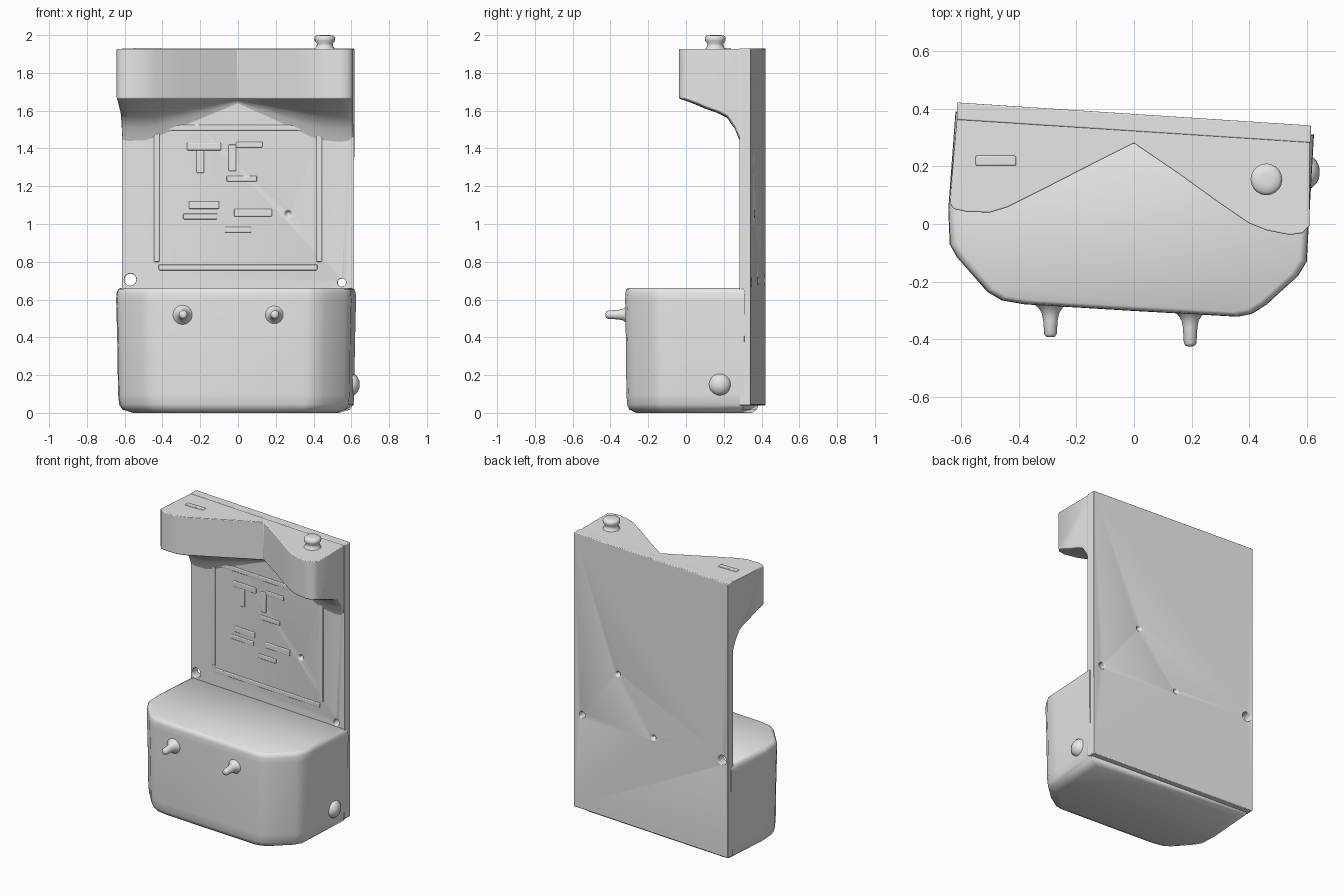
import bpy, bmesh, math
from mathutils import Vector

cube = bpy.data.objects.get("Cube")
if cube:
    bpy.data.objects.remove(cube, do_unlink=True)

grey = bpy.data.materials.new("plain grey")
grey.use_nodes = True
grey.diffuse_color = (0.8, 0.8, 0.8, 1)
grey.node_tree.nodes["Principled BSDF"].inputs["Base Color"].default_value = (0.8, 0.8, 0.8, 1)

THICK = 0.06


def back_y(x):
    """The whole back stands at a slight slant."""
    return 0.382 - 0.065 * x


def panel_y(x):
    return back_y(x) - THICK


def select(ob):
    bpy.ops.object.select_all(action="DESELECT")
    ob.select_set(True)
    bpy.context.view_layer.objects.active = ob


def finish(name, bm, bevel=0, angle=45):
    bmesh.ops.recalc_face_normals(bm, faces=bm.faces)
    mesh = bpy.data.meshes.new(name)
    bm.to_mesh(mesh)
    bm.free()
    mesh.materials.append(grey)
    ob = bpy.data.objects.new(name, mesh)
    bpy.context.collection.objects.link(ob)
    if bevel:
        mod = ob.modifiers.new("soft_edges", "BEVEL")
        mod.width, mod.segments = bevel, 3
        mod.limit_method, mod.angle_limit = "ANGLE", math.radians(angle)
    select(ob)
    bpy.ops.object.shade_smooth_by_angle(angle=math.radians(50))
    return ob


def loft(name, rings, bevel=0, angle=45):
    """Join closed rings of points and cap both ends."""
    bm = bmesh.new()
    rows = [[bm.verts.new(p) for p in ring] for ring in rings]
    n = len(rows[0])
    for a, b in zip(rows, rows[1:]):
        for i in range(n):
            j = (i + 1) % n
            bm.faces.new((a[i], a[j], b[j], b[i]))
    bm.faces.new(rows[0])
    bm.faces.new(rows[-1][::-1])
    return finish(name, bm, bevel, angle)


def lathe(name, profile, start, axis):
    """Round part from (radius, height) points along an axis."""
    turn = Vector((0, 0, 1)).rotation_difference(Vector(axis))
    n = 20
    rings = []
    for r, h in profile:
        ring = [Vector((r * math.cos(k * math.tau / n), r * math.sin(k * math.tau / n), h)) for k in range(n)]
        rings.append([turn @ p + Vector(start) for p in ring])
    return loft(name, rings)


def slanted_slab(name, x0, x1, z0, z1, near, far, bevel):
    """Slab following the slant; near and far are offsets from the panel face."""
    rings = [[(x, panel_y(x) + near, z0), (x, panel_y(x) + far, z0),
              (x, panel_y(x) + far, z1), (x, panel_y(x) + near, z1)] for x in (x0, x1)]
    return loft(name, rings, bevel)


# Back panel with two side holes and small dents
panel = slanted_slab("back_panel", -0.615, 0.615, 0.04, 1.93, 0, THICK, 0.014)


def cut(ob, cutter):
    mod = ob.modifiers.new("cut", "BOOLEAN")
    mod.operation, mod.solver, mod.object = "DIFFERENCE", "EXACT", cutter
    select(ob)
    bpy.ops.object.modifier_move_to_index(modifier="cut", index=0)
    bpy.ops.object.modifier_apply(modifier="cut")
    bpy.data.objects.remove(cutter, do_unlink=True)


for x, z, r in ((-0.57, 0.705, 0.032), (0.55, 0.69, 0.022)):
    cut(panel, lathe("hole_cutter", [(r, 0), (r, 0.4)], (x, 0.15, z), (0, 1, 0)))
for x, z, side in ((0.265, 1.055, 0), (0.265, 1.055, 1), (-0.02, 0.7, 1)):
    y = panel_y(x) + side * THICK
    inward = 1 - 2 * side
    cut(panel, lathe("dent_cutter", [(0.024, -0.01), (0.016, 0.006), (0.005, 0.02)],
                     (x, y, z), (0, inward, 0)))

# Shallow raised relief on the panel
for side in (-1, 1):
    slanted_slab("relief_side_strip", side * 0.43 - 0.015, side * 0.43 + 0.015, 0.8, 1.48, -0.006, 0.01, 0.005)
for z in (0.77, 1.51):
    slanted_slab("relief_cross_strip", -0.42, 0.42, z - 0.015, z + 0.015, -0.006, 0.01, 0.005)
for x, z, w, h in ((-0.18, 1.41, 0.18, 0.04), (-0.2, 1.33, 0.04, 0.12), (-0.03, 1.35, 0.04, 0.14),
                   (0.06, 1.42, 0.14, 0.03), (0.02, 1.24, 0.16, 0.03), (-0.18, 1.1, 0.16, 0.04),
                   (-0.2, 1.04, 0.18, 0.03), (0.08, 1.06, 0.2, 0.04), (0.0, 0.97, 0.14, 0.03)):
    slanted_slab("relief_block", x - w / 2, x + w / 2, z - h / 2, z + h / 2, -0.006, 0.01, 0.005)

# Lower cabinet with chamfered front corners and a rounded underside
foot = [(-0.62, 0.39), (-0.645, 0.05), (-0.64, -0.07), (-0.615, -0.115), (-0.51, -0.235),
        (-0.46, -0.265), (-0.38, -0.279), (0, -0.302), (0.36, -0.322), (0.41, -0.312),
        (0.46, -0.28), (0.57, -0.18), (0.6, -0.13), (0.605, -0.04), (0.625, 0.31)]
levels = [(0.86, 0), (0.95, 0.018), (0.975, 0.045), (0.985, 0.1), (0.99, 0.35),
          (1, 0.6), (0.997, 0.635), (0.985, 0.655), (0.96, 0.662)]
cy = 0.1
loft("lower_cabinet", [[(x * s, cy + (y - cy) * s, z) for x, y in foot] for s, z in levels])

# Top canopy: V-shaped front and a cove curving down into the panel
front = [(-0.642, 0.075), (-0.625, 0.052), (-0.58, 0.042), (-0.5, 0.04), (-0.44, 0.058), (-0.3, 0.128),
         (-0.15, 0.205), (0, 0.28), (0.15, 0.178), (0.3, 0.07), (0.4, 0.002), (0.46, -0.022),
         (0.54, -0.038), (0.585, -0.032), (0.61, -0.005)]
cove = [(0, 0), (0.22, 0.025), (0.4, 0.05), (0.62, 0.075), (0.78, 0.1), (0.91, 0.16), (1, 0.23)]
rings = []
for x, yf in front:
    xb = max(-0.612, min(0.612, x))
    yp = panel_y(xb) + 0.002
    depth = yp - yf
    ring = [(xb, yp + 0.03, 1.927), (x, yf, 1.927)]
    ring += [(x + (xb - x) * f, yf + depth * f, 1.665 - d * depth / 0.32) for f, d in cove]
    ring.append((xb, yp + 0.03, 1.665 - 0.23 * depth / 0.32))
    rings.append(ring)
loft("top_canopy", rings, 0.014, 55)

# Raised slot on the canopy and the round knob beside it
bm = bmesh.new()
bmesh.ops.create_cube(bm, size=1)
bmesh.ops.scale(bm, vec=(0.14, 0.035, 0.012), verts=bm.verts)
bmesh.ops.translate(bm, vec=(-0.48, 0.22, 1.927), verts=bm.verts)
finish("canopy_slot", bm, 0.005)
lathe("top_knob", [(0.055, 0), (0.044, 0.015), (0.042, 0.03), (0.054, 0.045), (0.055, 0.062),
                   (0.045, 0.073), (0.02, 0.075)], (0.46, 0.155, 1.925), (0, 0, 1))

# Two pegs on the cabinet front
for x, y, length in ((-0.29, -0.275, 0.118), (0.195, -0.3, 0.125)):
    lathe("front_peg", [(0.06, 0), (0.042, 0.016), (0.03, 0.035), (0.025, 0.06), (0.022, length - 0.012),
                        (0.017, length - 0.003), (0.008, length)], (x, y, 0.52), (0, -1, 0))

# Small button on the cabinet's left side
lathe("side_button", [(0.06, 0), (0.055, 0.02), (0.04, 0.035), (0.02, 0.045), (0.006, 0.046)],
      (0.598, 0.18, 0.15), (1, 0, 0))
